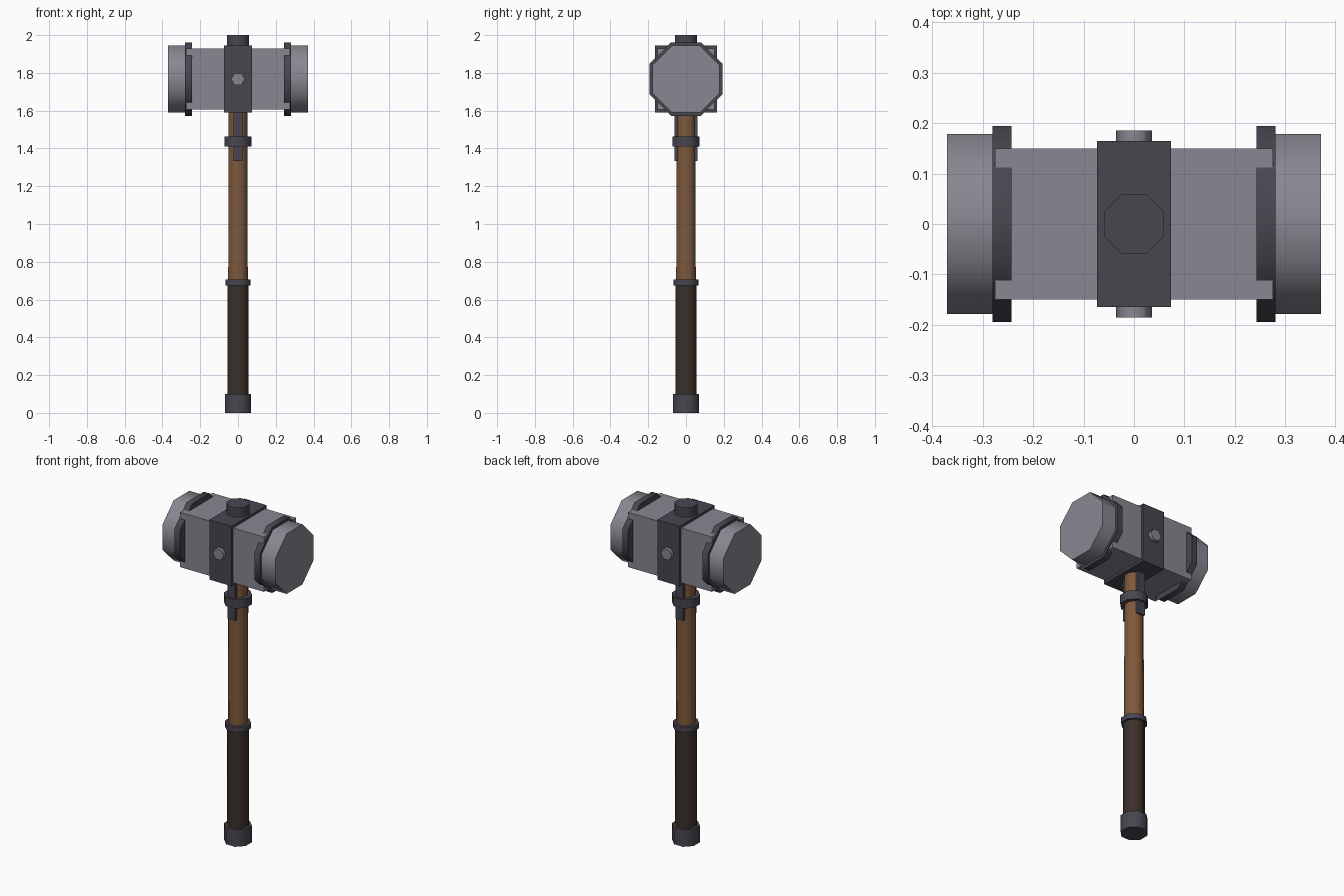
import bpy, math
from mathutils import Matrix

if "Cube" in bpy.data.objects:
    bpy.data.objects.remove(bpy.data.objects["Cube"])


def mat(name, r, g, b):
    m = bpy.data.materials.new(name)
    m.diffuse_color = (r, g, b, 1)
    m.use_nodes = True
    m.node_tree.nodes["Principled BSDF"].inputs["Base Color"].default_value = m.diffuse_color
    return m


STEEL = mat("steel", 0.25, 0.24, 0.28)
IRON = mat("dark_iron", 0.065, 0.06, 0.078)
WOOD = mat("wood", 0.21, 0.10, 0.045)
LEATHER = mat("leather", 0.042, 0.029, 0.023)
HEAD_Z = 1.767


def prism(name, sides, apothem, a, b, axis, material, z=0.0, turn=0.5, top=None):
    """Prism from a to b along an axis; apothem is the centre-to-flat distance."""
    k = 1 / math.cos(math.pi / sides)
    bpy.ops.mesh.primitive_cone_add(vertices=sides, radius1=apothem * k,
                                    radius2=(top or apothem) * k, depth=b - a)
    o = bpy.context.object
    o.name = name
    me = o.data
    me.transform(Matrix.Translation((0, 0, (a + b) / 2))
                 @ Matrix.Rotation(turn * 2 * math.pi / sides, 4, 'Z'))
    if axis == 'X':
        me.transform(Matrix.Rotation(math.pi / 2, 4, 'Y'))
    elif axis == 'Y':
        me.transform(Matrix.Rotation(-math.pi / 2, 4, 'X'))
    me.transform(Matrix.Translation((0, 0, z)))
    me.materials.append(material)
    bpy.ops.object.shade_smooth_by_angle(angle=math.radians(65))
    return o


def box(name, lo, hi, material):
    bpy.ops.mesh.primitive_cube_add(size=1)
    o = bpy.context.object
    o.name = name
    c = [(l + h) / 2 for l, h in zip(lo, hi)]
    s = [h - l for l, h in zip(lo, hi)]
    o.data.transform(Matrix.Translation(c) @ Matrix.Diagonal((*s, 1)))
    o.data.materials.append(material)
    return o


# Shaft, grip and metal fittings
prism("handle", 8, 0.052, 0.65, 1.62, 'Z', WOOD, top=0.049)
prism("grip", 8, 0.056, 0.08, 0.69, 'Z', LEATHER)
prism("pommel", 8, 0.07, 0.0, 0.1, 'Z', IRON)
prism("grip_ring", 8, 0.067, 0.675, 0.705, 'Z', IRON)
prism("neck_ring", 8, 0.072, 1.41, 1.463, 'Z', IRON)
prism("top_knob", 8, 0.059, 1.92, 2.0, 'Z', IRON)

# Head block and its centre band
box("head_block", (-0.275, -0.15, HEAD_Z - 0.162), (0.275, 0.15, HEAD_Z + 0.162), STEEL)
box("head_band", (-0.073, -0.164, HEAD_Z - 0.177), (0.073, 0.164, HEAD_Z + 0.177), IRON)

# Striking faces with collars
for side, s in (("left", -1), ("right", 1)):
    a, b, c = 0.243 * s, 0.28 * s, 0.37 * s
    prism("collar_" + side, 8, 0.194, min(a, b), max(a, b), 'X', IRON, HEAD_Z)
    prism("face_" + side, 8, 0.178, min(b, c), max(b, c), 'X', STEEL, HEAD_Z)

# Rivets and straps on front and back
for side, s in (("front", -1), ("back", 1)):
    a, b = 0.15 * s, 0.185 * s
    prism("rivet_" + side, 6, 0.031, min(a, b), max(a, b), 'Y', STEEL, HEAD_Z)
    a, b = 0.04 * s, 0.062 * s
    box("strap_" + side, (-0.025, min(a, b), 1.333), (0.025, max(a, b), 1.6), IRON)
